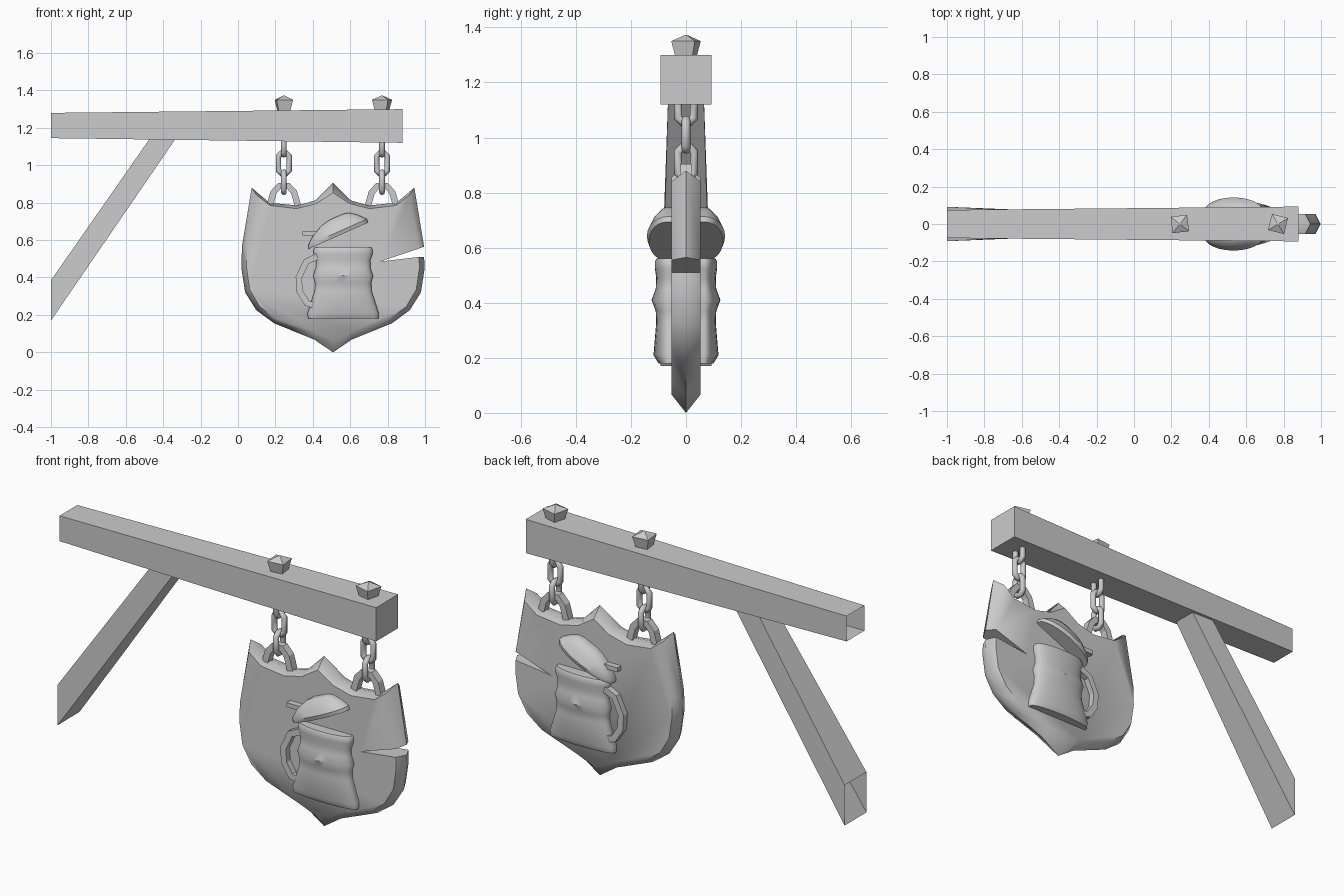
import bpy, bmesh, math
from mathutils import Matrix, Vector

if "Cube" in bpy.data.objects:
    bpy.data.objects.remove(bpy.data.objects["Cube"], do_unlink=True)

grey = bpy.data.materials.new("plain_grey")
grey.use_nodes = True
grey.diffuse_color = (0.6, 0.6, 0.6, 1)
grey.node_tree.nodes["Principled BSDF"].inputs["Base Color"].default_value = (0.6, 0.6, 0.6, 1)


def finish(name, bm, angle=0, mirror=False):
    """Turn a bmesh into a named, shaded object."""
    bmesh.ops.recalc_face_normals(bm, faces=bm.faces[:])
    mesh = bpy.data.meshes.new(name)
    bm.to_mesh(mesh)
    bm.free()
    mesh.materials.append(grey)
    ob = bpy.data.objects.new(name, mesh)
    bpy.context.collection.objects.link(ob)
    if angle:
        bpy.ops.object.select_all(action="DESELECT")
        ob.select_set(True)
        bpy.context.view_layer.objects.active = ob
        bpy.ops.object.shade_smooth_by_angle(angle=math.radians(angle))
    if mirror:
        mod = ob.modifiers.new("both_sides", "MIRROR")
        mod.use_axis = (False, True, False)
        mod.use_mirror_merge = False
    return ob


def loft(name, rings, start=True, end=True, **kw):
    """Skin closed rings of points, with optional end caps."""
    bm = bmesh.new()
    loops = [[bm.verts.new(p) for p in ring] for ring in rings]
    for a, b in zip(loops, loops[1:]):
        for i in range(len(a)):
            j = (i + 1) % len(a)
            bm.faces.new((a[i], a[j], b[j], b[i]))
    if start:
        bm.faces.new(loops[0][::-1])
    if end:
        bm.faces.new(loops[-1])
    return finish(name, bm, **kw)


def bar(name, path, width, y0, y1, **kw):
    """Flat strip following a path in the xz plane, thick in y."""
    pts = [Vector(p) for p in path]
    left, right = [], []
    for i, p in enumerate(pts):
        d = (pts[min(i + 1, len(pts) - 1)] - pts[max(i - 1, 0)]).normalized()
        n = Vector((-d.y, d.x)) * width / 2
        left.append(p + n)
        right.append(p - n)
    outline = left + right[::-1]
    return loft(name, [[(p.x, y, p.y) for p in outline] for y in (y0, y1)], **kw)


# Timber arm and diagonal brace, both open at the wall end
def arm_end(x, low, high, w):
    return [(x, -w, low), (x, w, low), (x, w, high), (x, -w, high)]


loft("beam", [arm_end(-1, 1.145, 1.28, 0.075), arm_end(0.88, 1.12, 1.3, 0.093)], start=False)
loft("brace", [arm_end(-1, 0.17, 0.385, 0.092),
               [(-0.335, -0.065, 1.14), (-0.335, 0.065, 1.14),
                (-0.47, 0.065, 1.145), (-0.47, -0.065, 1.145)]], start=False, end=False)

# Shield board: half outline as offset from centre and height, ridge and face
CX = 0.508
ridge = [(0, 0.907), (0.095, 0.812), (0.19, 0.785), (0.34, 0.80), (0.435, 0.88), (0.487, 0.565),
         (0.49, 0.45), (0.47, 0.32), (0.41, 0.225), (0.315, 0.155), (0.1, 0.068), (0, 0)]
face = [(0, 0.853), (0.09, 0.795), (0.195, 0.768), (0.335, 0.785), (0.408, 0.84), (0.46, 0.555),
        (0.462, 0.45), (0.445, 0.335), (0.392, 0.245), (0.305, 0.18), (0.1, 0.108), (0, 0.067)]


def shield_ring(half, y):
    edge = half[5][0]
    crack = [(0.251, 0.485), (edge, 0.51)]
    full = half[:6] + crack + half[6:] + [(-x, z) for x, z in half[-2:0:-1]]
    return [(CX + x, y, z) for x, z in full]


loft("shield", [shield_ring(face, -0.053), shield_ring(ridge, 0), shield_ring(face, 0.053)], angle=60)


# Tankard relief, on both faces of the shield
def half_round(cx, z, r, depth, steps=12):
    """Half ellipse standing out of the board, closed inside it."""
    arc = [math.pi * i / steps for i in range(steps + 1)]
    pts = [(cx + r * math.cos(t), -0.068 - (depth - 0.068) * math.sin(t), z) for t in arc]
    return [(cx + r, -0.03, z)] + pts + [(cx - r, -0.03, z)]


profile = [(0.56, 0.15, 0.107), (0.55, 0.157, 0.113), (0.525, 0.157, 0.113), (0.49, 0.145, 0.108),
           (0.45, 0.146, 0.11), (0.41, 0.16, 0.125), (0.37, 0.15, 0.11), (0.33, 0.152, 0.108),
           (0.21, 0.19, 0.118), (0.18, 0.188, 0.1)]
loft("tankard_body", [half_round(0.562, *p) for p in profile], angle=40, mirror=True)
bar("tankard_handle", [(0.43, 0.515), (0.365, 0.485), (0.325, 0.4), (0.33, 0.325),
                       (0.37, 0.262), (0.42, 0.25)], 0.034, -0.03, -0.085, mirror=True)

# Open lid, tilted back, with a thumb tab
tilt = Matrix.Translation((0.537, 0, 0.623)) @ Matrix.Rotation(math.radians(-24), 4, "Y")
lid = [(0, 0, 0.174, 0.135), (0.004, 0.02, 0.172, 0.142), (0.01, 0.06, 0.13, 0.125),
       (0.025, 0.088, 0.08, 0.1), (0.03, 0.097, 0.04, 0.08)]
loft("tankard_lid", [[tilt @ Vector(p) for p in half_round(*row)] for row in lid],
     angle=40, mirror=True)
bar("lid_tab", [(0.345, 0.636), (0.44, 0.636)], 0.024, -0.03, -0.085, mirror=True)


# Chains, hooks and pegs
def link(name, x, z, turned):
    """Stretched ring; a turned link lies across the beam."""
    sides, tube, major, minor, stretch = 8, 8, 0.031, 0.0155, 0.026
    bm = bmesh.new()
    loops = []
    for i in range(sides):
        a = math.tau * (i + 0.5) / sides
        shift = math.copysign(stretch, math.sin(a))
        loop = []
        for k in range(tube):
            b = math.tau * k / tube
            r = major + minor * math.cos(b)
            across, thick, up = r * math.cos(a), minor * math.sin(b), r * math.sin(a) + shift
            if turned:
                across, thick = thick, across
            loop.append(bm.verts.new((x + across, thick, z + up)))
        loops.append(loop)
    for i in range(sides):
        p, q = loops[i], loops[(i + 1) % sides]
        for k in range(tube):
            m = (k + 1) % tube
            bm.faces.new((p[k], p[m], q[m], q[k]))
    finish(name, bm, angle=50)


def square(x, z, half, turn):
    return [(x + half * math.sqrt(2) * math.cos(turn + math.pi * (0.25 + i / 2)),
             half * math.sqrt(2) * math.sin(turn + math.pi * (0.25 + i / 2)), z) for i in range(4)]


for side, x, turn in (("right", 0.245, 0.12), ("left", 0.77, -0.25)):
    for i, z in enumerate((1.11, 1.01, 0.91)):
        link(f"{side}_chain_link_{i + 1}", x, z, i != 1)
    arch = [(-0.075, 0.785), (-0.055, 0.855), (-0.025, 0.889), (0.025, 0.889), (0.055, 0.855), (0.075, 0.785)]
    bar(f"{side}_shield_hook", [(x + dx, z) for dx, z in arch], 0.034, -0.02, 0.02)
    loft(f"{side}_peg", [square(x, z, h, turn) for z, h in
                         ((1.285, 0.03), (1.35, 0.044), (1.372, 0.004))])
